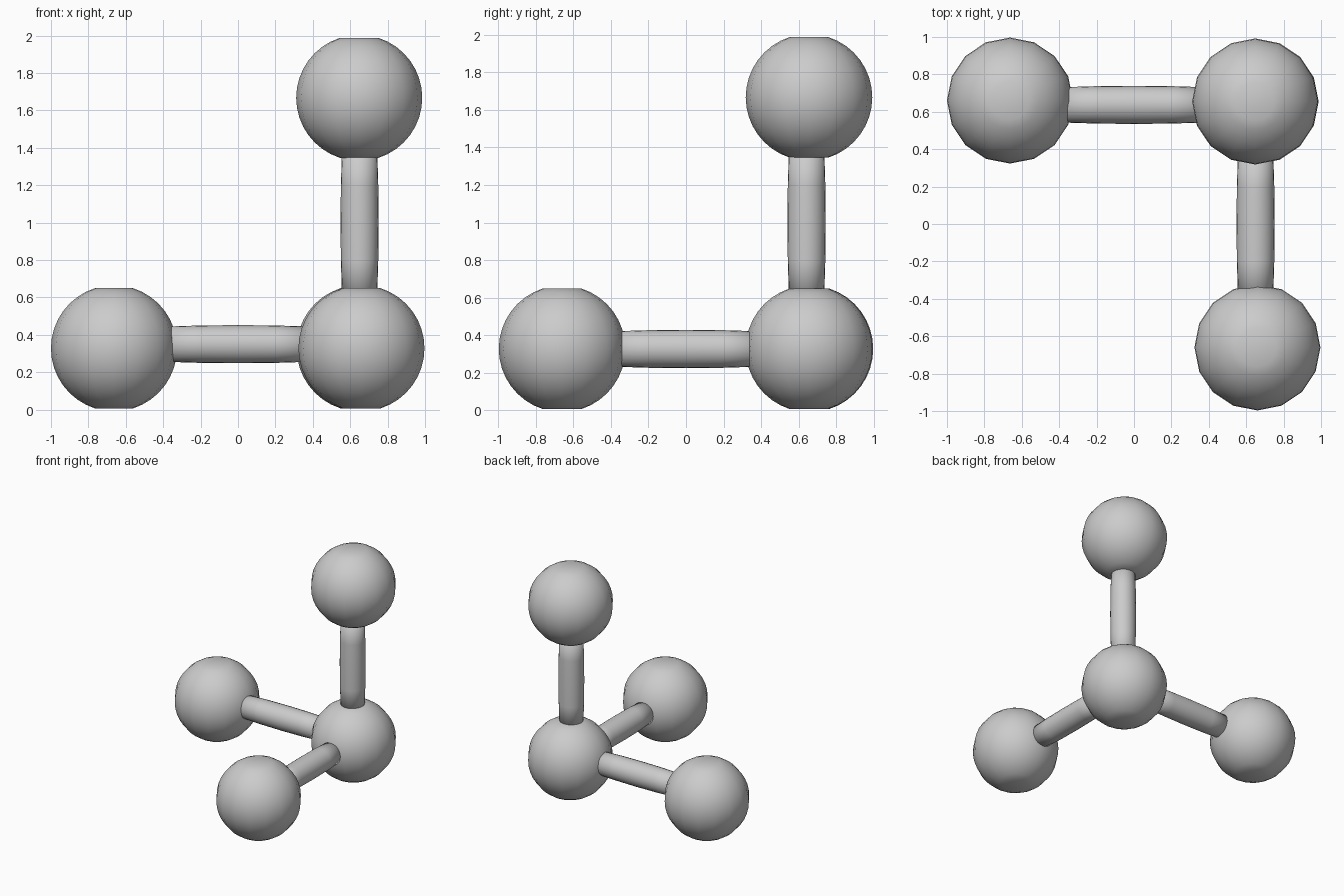
import bpy, bmesh, math
from mathutils import Vector

if "Cube" in bpy.data.objects:
    bpy.data.objects.remove(bpy.data.objects["Cube"])

R, H = 0.337, 0.321     # ball radius and flattened half height


def lathe(name, profile, sides, start, axis):
    """Turn (radius, height) points about an axis, with capped ends."""
    bm = bmesh.new()
    q = Vector((0, 0, 1)).rotation_difference(Vector(axis))
    rings = []
    for r, h in profile:
        rings.append([bm.verts.new(q @ Vector((r * math.cos(2 * math.pi * i / sides),
                                               r * math.sin(2 * math.pi * i / sides), h)))
                      for i in range(sides)])
    for a, b in zip(rings, rings[1:]):
        for i in range(sides):
            j = (i + 1) % sides
            bm.faces.new((a[i], a[j], b[j], b[i]))
    bm.faces.new(rings[0][::-1])
    bm.faces.new(rings[-1])
    for f in bm.faces:
        f.smooth = True
    me = bpy.data.meshes.new(name)
    bm.to_mesh(me)
    bm.free()
    ob = bpy.data.objects.new(name, me)
    ob.location = start
    bpy.context.collection.objects.link(ob)
    return ob


# Balls: spheres with small flat poles
cap = math.asin(H / R)
ball = [(R * math.cos(t), R * math.sin(t))
        for t in (cap * (i / 8 - 1) for i in range(17))]
for name, pos in {"corner_ball": (0.65, 0.655, 0.328),
                  "left_ball": (-0.663, 0.66, 0.328),
                  "front_ball": (0.66, -0.66, 0.328),
                  "top_ball": (0.648, 0.655, 1.667)}.items():
    lathe(name, ball, 16, pos, (0, 0, 1))

# Rods: slightly barrelled cylinders joining the balls
rod = [(0.102 - 0.008 * (h / 0.4) ** 2, h) for h in (-0.42, -0.2, 0, 0.2, 0.42)]
lathe("upright_rod", rod, 24, (0.65, 0.642, 1.0), (0, 0, 1))
lathe("side_rod", rod, 24, (0, 0.637, 0.35), (1, 0, 0))
lathe("front_rod", rod, 24, (0.65, 0, 0.327), (0, 1, 0))
